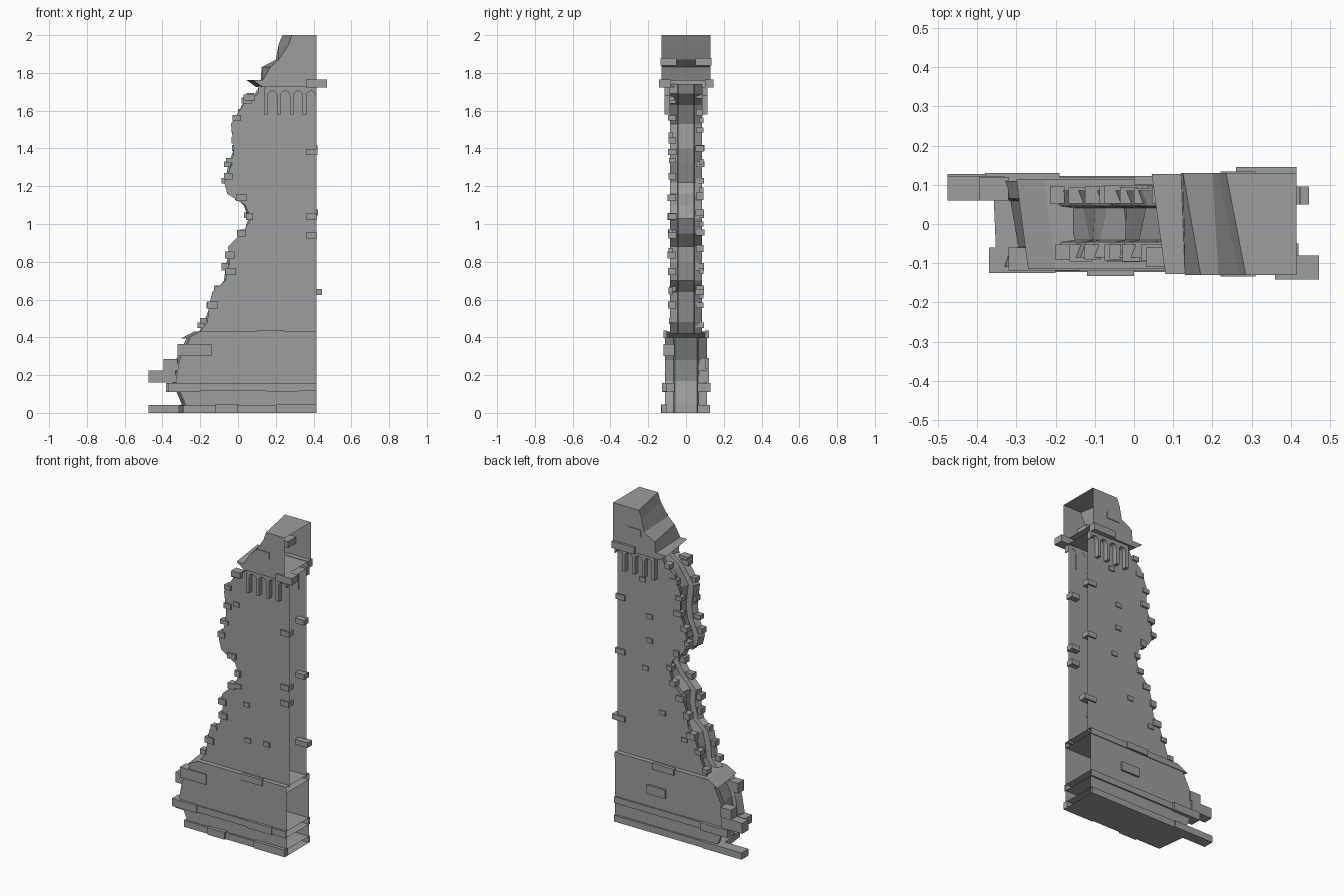
import bpy, bmesh, math, random

random.seed(4)
if "Cube" in bpy.data.objects:
    bpy.data.objects.remove(bpy.data.objects["Cube"])

GREY = (0.33, 0.345, 0.338, 1)
stone = bpy.data.materials.new("grey_stone")
stone.diffuse_color = GREY
stone.use_nodes = True
stone.node_tree.nodes["Principled BSDF"].inputs["Base Color"].default_value = GREY
END = 0.415


def finish(name, bm):
    mesh = bpy.data.meshes.new(name)
    bmesh.ops.recalc_face_normals(bm, faces=bm.faces)
    bm.to_mesh(mesh)
    bm.free()
    mesh.materials.append(stone)
    obj = bpy.data.objects.new(name, mesh)
    bpy.context.collection.objects.link(obj)
    return obj


def loft(name, rows, top=False, bottom=False):
    """Skin stacked rows of points; the +x end stays open."""
    bm = bmesh.new()
    rings = [[bm.verts.new(p) for p in row] for row in rows]
    for low, high in zip(rings, rings[1:]):
        for i in range(len(low) - 1):
            bm.faces.new((low[i], low[i + 1], high[i + 1], high[i]))
    if top:
        bm.faces.new(rings[-1])
    if bottom:
        bm.faces.new(rings[0][::-1])
    return finish(name, bm)


def broken_row(x, z, half, inner, recess, skew=0.0):
    """Wall section: outer skins with a core set back between them."""
    f, b = x + skew, x
    return [(END, -half, z), (f, -half, z), (f + 0.015, -inner, z),
            (f + recess, -inner * 0.9, z), (b + recess, inner * 0.9, z),
            (b + 0.015, inner, z), (b, half, z), (END, half, z)]


def slab(name, x_back, x_front, z0, z1, half, slope=0.0):
    rows = [[(END, -half, z), (x_front + s, -half, z), (x_back + s, half, z), (END, half, z)]
            for z, s in ((z0, 0), (z1, slope))]
    return loft(name, rows, True, True)


def block(bm, x0, x1, y0, y1, z0, z1):
    made = bmesh.ops.create_cube(bm, size=1)["verts"]
    for v in made:
        v.co = ((x0 + x1) / 2 + v.co.x * (x1 - x0), (y0 + y1) / 2 + v.co.y * (y1 - y0),
                (z0 + z1) / 2 + v.co.z * (z1 - z0))


# Broken edges, as (x, z)
base_edge = [(-0.29, 0), (-0.30, 0.05), (-0.35, 0.17), (-0.33, 0.28), (-0.27, 0.40)]
wall_edge = [(-0.21, 0.42), (-0.18, 0.48), (-0.15, 0.56), (-0.12, 0.64), (-0.075, 0.70),
             (-0.06, 0.80), (-0.04, 0.88), (0.03, 0.95), (0.055, 1.03), (0.03, 1.10),
             (-0.04, 1.16), (-0.07, 1.22), (-0.05, 1.32), (-0.02, 1.40), (-0.02, 1.53),
             (0.02, 1.63), (0.09, 1.69), (0.12, 1.74)]


def edge_x(z):
    for (xa, za), (xb, zb) in zip(wall_edge, wall_edge[1:]):
        if za <= z <= zb:
            return xa + (xb - xa) * (z - za) / (zb - za)
    return wall_edge[-1][0]


# Main bodies
loft("base_wall", [broken_row(x, z, 0.11, 0.065, 0.035, 0.02) for x, z in base_edge], False, True)
loft("upper_wall", [broken_row(x, z, 0.085, 0.046, 0.05, 0.018 * math.sin(i * 1.7))
                    for i, (x, z) in enumerate(wall_edge)])

# Moulded courses and overhanging platform
slab("foot_course", -0.32, -0.29, 0, 0.04, 0.122)
slab("lower_course", -0.36, -0.35, 0.115, 0.155, 0.12)
slab("upper_course", -0.30, -0.27, 0.395, 0.432, 0.115, 0.07)
slab("platform", 0.095, 0.13, 1.725, 1.762, 0.128, -0.05)

# Parapet with its slanting broken face
parapet_edge = [(0.12, 0.13, 1.76), (0.125, 0.17, 1.83), (0.20, 0.215, 1.87),
                (0.215, 0.268, 1.95), (0.235, 0.285, 2.0)]
loft("parapet", [[(END, -0.13, z), (f, -0.13, z), (b, 0.13, z), (END, 0.13, z)]
                 for b, f, z in parapet_edge], True)

# Hanging arcades below the platform, on both faces
PITCH, START, BOTTOM, SPRING, RISE = 0.068, 0.138, 1.58, 1.68, 0.024
outline = []
for i in range(4):
    left = START + i * PITCH
    mid = left + PITCH / 2 + 0.01
    outline += [(left, BOTTOM), (mid - RISE, BOTTOM)]
    outline += [(mid - RISE * math.cos(a * math.pi / 8), SPRING + RISE * math.sin(a * math.pi / 8))
                for a in range(9)]
    outline.append((mid + RISE, BOTTOM))
outline = outline[:-1] + [(END, SPRING), (END, 1.726), (START, 1.726)]
for side, name in ((-1, "front_arcade"), (1, "back_arcade")):
    bm = bmesh.new()
    face = bm.faces.new([bm.verts.new((x, side * 0.084, z)) for x, z in outline])
    moved = bmesh.ops.extrude_face_region(bm, geom=[face])["geom"]
    for v in moved:
        if isinstance(v, bmesh.types.BMVert):
            v.co.y = side * 0.115
    finish(name, bm)

# Loose stones stepping up the broken edge
bm = bmesh.new()
for side in (-1, 1):
    z = 0.47 if side < 0 else 0.45
    while z < 1.68:
        x = edge_x(z) + random.uniform(-0.022, 0.005)
        wide, tall = random.uniform(0.035, 0.06), random.uniform(0.026, 0.04)
        y0, y1 = sorted((side * 0.052, side * random.uniform(0.09, 0.098)))
        block(bm, x, x + wide, y0, y1, z, z + tall)
        z += random.uniform(0.08, 0.12)
finish("edge_stones", bm)

# Stones standing proud of both wall faces
bm = bmesh.new()
face_stones = {-1: [(0.065, 0.96), (0.12, 0.86), (0.05, 1.47), (0.13, 0.64), (0.26, 0.65)],
               1: [(0.24, 1.55), (0.19, 1.33), (0.19, 1.18), (0.22, 1.0), (0.1, 0.75), (-0.05, 0.62)]}
for side, spots in face_stones.items():
    for x, z in spots:
        y0, y1 = sorted((side * 0.07, side * 0.092))
        block(bm, x - 0.02, x + 0.02, y0, y1, z - 0.014, z + 0.014)
finish("face_stones", bm)

# Quoins at the open end
bm = bmesh.new()
for side, z, reach in ((-1, 1.38, 0.42), (-1, 0.94, 0.418), (-1, 1.04, 0.418), (1, 1.06, 0.424),
                       (1, 0.64, 0.446), (1, 1.4, 0.422)):
    y0, y1 = sorted((side * 0.05, side * 0.096))
    block(bm, 0.36, reach, y0, y1, z - 0.016, z + 0.016)
finish("end_quoins", bm)

# Large blocks on the base, platform and parapet
bm = bmesh.new()
for box in ((-0.475, -0.2, 0.06, 0.128, 0, 0.042), (-0.475, -0.33, 0.06, 0.122, 0.16, 0.225),
            (-0.395, -0.32, 0.06, 0.12, 0.225, 0.285), (-0.37, -0.2, -0.125, -0.06, 0.11, 0.158),
            (-0.38, -0.19, 0.06, 0.13, 0.11, 0.158), (-0.32, -0.14, -0.118, -0.06, 0.3, 0.365),
            (-0.12, 0.0, -0.132, -0.1, 0, 0.045), (0.15, 0.32, -0.126, -0.1, 0.112, 0.158),
            (0.2, END, -0.13, -0.1, 0, 0.045), (0.1, 0.25, -0.12, -0.1, 0.397, 0.436),
            (0.0, 0.15, 0.1, 0.122, 0.397, 0.436), (0.06, 0.19, 0.1, 0.122, 0.235, 0.29),
            (0.36, 0.472, -0.142, -0.08, 1.722, 1.765), (0.26, END, 0.1, 0.145, 1.722, 1.765),
            (0.22, 0.31, -0.134, -0.05, 1.84, 1.88), (0.22, 0.31, 0.05, 0.134, 1.84, 1.88),
            (0.03, 0.09, -0.11, -0.06, 1.65, 1.685)):
    block(bm, *box)
finish("large_blocks", bm)
